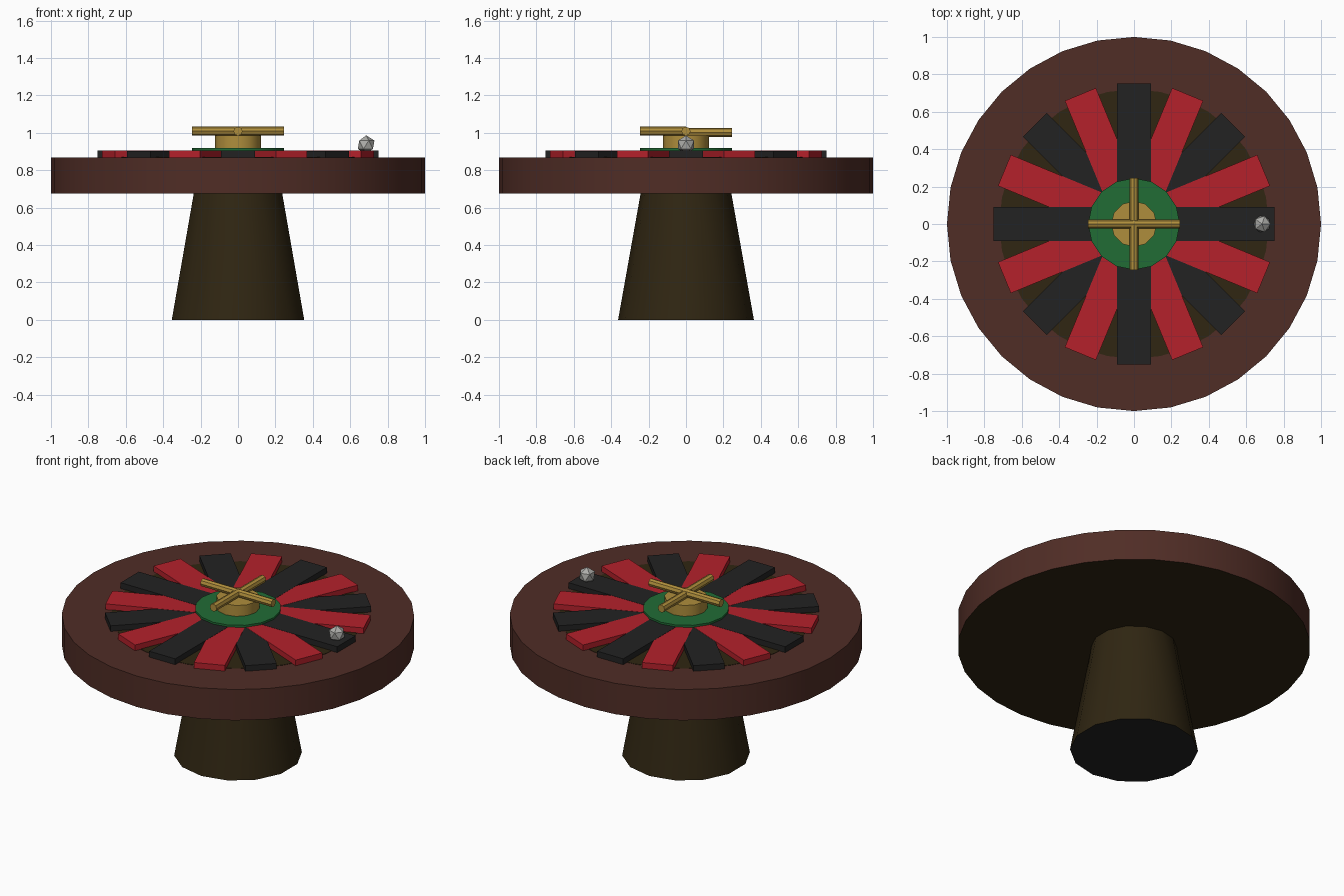
import bpy, bmesh, math
from mathutils import Matrix

if "Cube" in bpy.data.objects:
    bpy.data.objects.remove(bpy.data.objects["Cube"])

def mat(name, r, g, b):
    m = bpy.data.materials.new(name)
    m.diffuse_color = (r, g, b, 1)
    m.use_nodes = True
    m.node_tree.nodes["Principled BSDF"].inputs["Base Color"].default_value = m.diffuse_color
    return m

BROWN = mat("mahogany", 0.08, 0.026, 0.019)
DARK = mat("dark_wood", 0.029, 0.019, 0.006)
BLACK = mat("black", 0.016, 0.016, 0.016)
RED = mat("red", 0.46, 0.015, 0.024)
GREEN = mat("green", 0.015, 0.15, 0.036)
BRASS = mat("brass", 0.43, 0.27, 0.045)
SILVER = mat("silver", 0.42, 0.42, 0.40)

def finish(name, bm, mats, smooth=True):
    me = bpy.data.meshes.new(name)
    bm.to_mesh(me)
    bm.free()
    for m in mats:
        me.materials.append(m)
    if smooth:
        me.shade_smooth()
        me.set_sharp_from_angle(angle=math.radians(40))
    ob = bpy.data.objects.new(name, me)
    bpy.context.collection.objects.link(ob)
    return ob

def cone(name, sides, r1, r2, z1, z2, mats):
    """Upright cylinder or cone; a second material goes on the underside."""
    bm = bmesh.new()
    bmesh.ops.create_cone(bm, cap_ends=True, segments=sides, radius1=r1, radius2=r2,
                          depth=z2 - z1, matrix=Matrix.Translation((0, 0, (z1 + z2) / 2)))
    # a vertex always lies on the y axis
    top = max(bm.verts, key=lambda v: v.co.y)
    turn = math.atan2(top.co.x, top.co.y)
    bmesh.ops.rotate(bm, verts=bm.verts, cent=(0, 0, 0), matrix=Matrix.Rotation(turn, 3, 'Z'))
    if len(mats) > 1:
        bm.normal_update()
        for f in bm.faces:
            if f.normal.z < -0.9:
                f.material_index = 1
    return finish(name, bm, mats)

# pedestal, table top, sunken field, hub
cone("pedestal", 14, 0.363, 0.24, 0.0, 0.69, [DARK, BLACK])
cone("table_top", 32, 1.0, 1.0, 0.675, 0.868, [BROWN, DARK])
cone("wheel_field", 32, 0.72, 0.72, 0.84, 0.870, [DARK])
cone("green_disc", 16, 0.245, 0.245, 0.86, 0.917, [GREEN])
cone("hub", 12, 0.123, 0.123, 0.90, 0.985, [BRASS])

# sixteen alternating pockets, tiny height steps settle the overlaps
for i in range(16):
    red = i % 2 == 1
    top = 0.905 if i % 4 == 0 else (0.904 if red else 0.903)
    bm = bmesh.new()
    bmesh.ops.create_cube(bm, size=1, matrix=Matrix.Rotation(i * math.pi / 8, 4, 'Z')
                          @ Matrix.Translation((0.475, 0, (0.86 + top) / 2))
                          @ Matrix.Diagonal((0.55, 0.18, top - 0.86, 1)))
    finish(f"pocket_{i + 1}", bm, [RED if red else BLACK], False)

# four spinner handles
for i, z in enumerate((1.008, 1.002, 1.008, 1.008)):
    bm = bmesh.new()
    bmesh.ops.create_cone(bm, cap_ends=True, segments=8, radius1=0.024, radius2=0.024, depth=0.245,
                          matrix=Matrix.Rotation(i * math.pi / 2, 4, 'Z')
                          @ Matrix.Translation((0.1225, 0, z))
                          @ Matrix.Rotation(math.pi / 2, 4, 'Y'))
    finish(f"handle_{i + 1}", bm, [BRASS], False)

# ball
bm = bmesh.new()
bmesh.ops.create_icosphere(bm, subdivisions=1, radius=0.05,
                           matrix=Matrix.Translation((0.685, 0, 0.936)))
finish("ball", bm, [SILVER], False)
